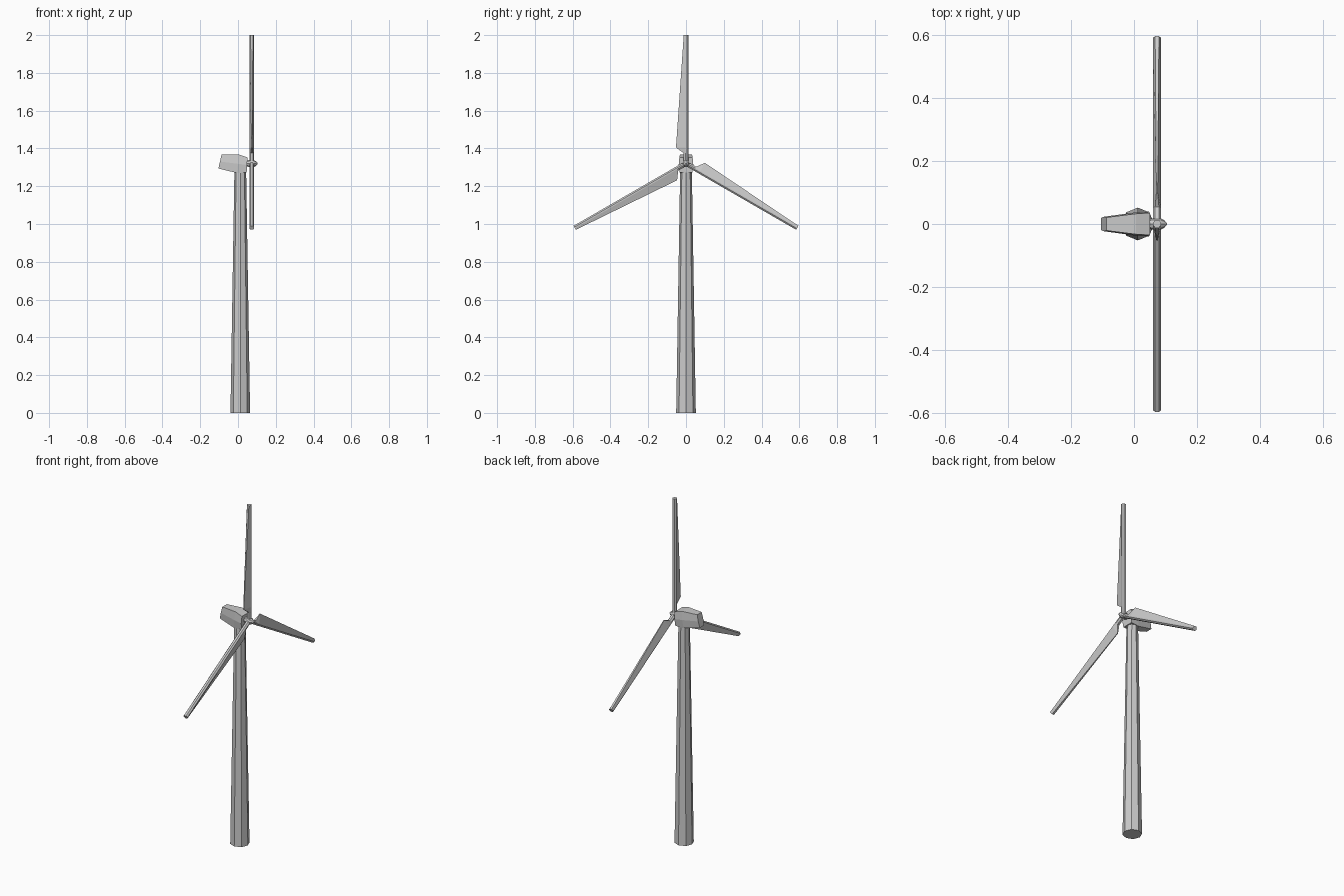
import bpy, bmesh
from math import cos, sin, pi
from mathutils import Matrix, Vector

if "Cube" in bpy.data.objects:
    bpy.data.objects.remove(bpy.data.objects["Cube"])

HUB = Vector((0.073, 0, 1.32))


def loft(name, rings, matrix=Matrix.Identity(4)):
    """Skin a closed solid through rings with equal point counts."""
    bm = bmesh.new()
    loops = [[bm.verts.new(matrix @ Vector(p)) for p in ring] for ring in rings]
    for a, b in zip(loops, loops[1:]):
        for i in range(len(a)):
            j = (i + 1) % len(a)
            bm.faces.new((a[i], a[j], b[j], b[i]))
    bm.faces.new(loops[0][::-1])
    bm.faces.new(loops[-1])
    bmesh.ops.recalc_face_normals(bm, faces=bm.faces)
    mesh = bpy.data.meshes.new(name)
    bm.to_mesh(mesh)
    bm.free()
    obj = bpy.data.objects.new(name, mesh)
    bpy.context.collection.objects.link(obj)
    return obj


def circle(r, n, fn):
    return [fn(r * cos(2 * pi * i / n), r * sin(2 * pi * i / n)) for i in range(n)]


# Tapered octagonal tower
loft("tower", [circle(r, 8, lambda a, b: (0.012 + a, b, z))
               for z, r in ((0, 0.052), (1.285, 0.031))])

# Nacelle: sections along x (x at bottom, x at top, bottom z, top z, half width)
sections = [(-0.104, -0.087, 1.294, 1.367, 0.023),
            (-0.006, 0.006, 1.27, 1.367, 0.036),
            (0.046, 0.05, 1.272, 1.353, 0.039)]
rings = []
for xb, xt, zb, zt, w in sections:
    xm, zm = xb + (xt - xb) * 0.5, (zb + zt) / 2
    rings.append([(xb, -w * 0.85, zb), (xb, w * 0.85, zb), (xm, w, zm),
                  (xt, w * 0.9, zt), (xt, -w * 0.9, zt), (xm, -w, zm)])
loft("nacelle", rings)

# Hub with a pointed nose
loft("hub", [circle(r, 8, lambda a, b: (x, a, HUB.z + b))
             for x, r in ((0.04, 0.012), (0.058, 0.018), (0.085, 0.018),
                          (0.097, 0.011), (0.104, 0.003))])

# Three blades: stations (distance from hub, trailing edge offset, edge half thickness)
stations = [(0.0, 0.012, 0.006), (0.055, 0.012, 0.006),
            (0.085, 0.053, 0.002), (0.68, 0.012, 0.006)]
blade_rings = [[(-0.006, 0.012, r), (0.006, 0.012, r), (0.013, 0.004, r),
                (0.013, -0.003, r), (t, -c, r), (-t, -c, r),
                (-0.013, -0.003, r), (-0.013, 0.004, r)]
               for r, c, t in stations]
for k in range(3):
    turn = Matrix.Translation(HUB) @ Matrix.Rotation(2 * pi * k / 3, 4, 'X')
    loft(f"blade_{k + 1}", blade_rings, turn)
